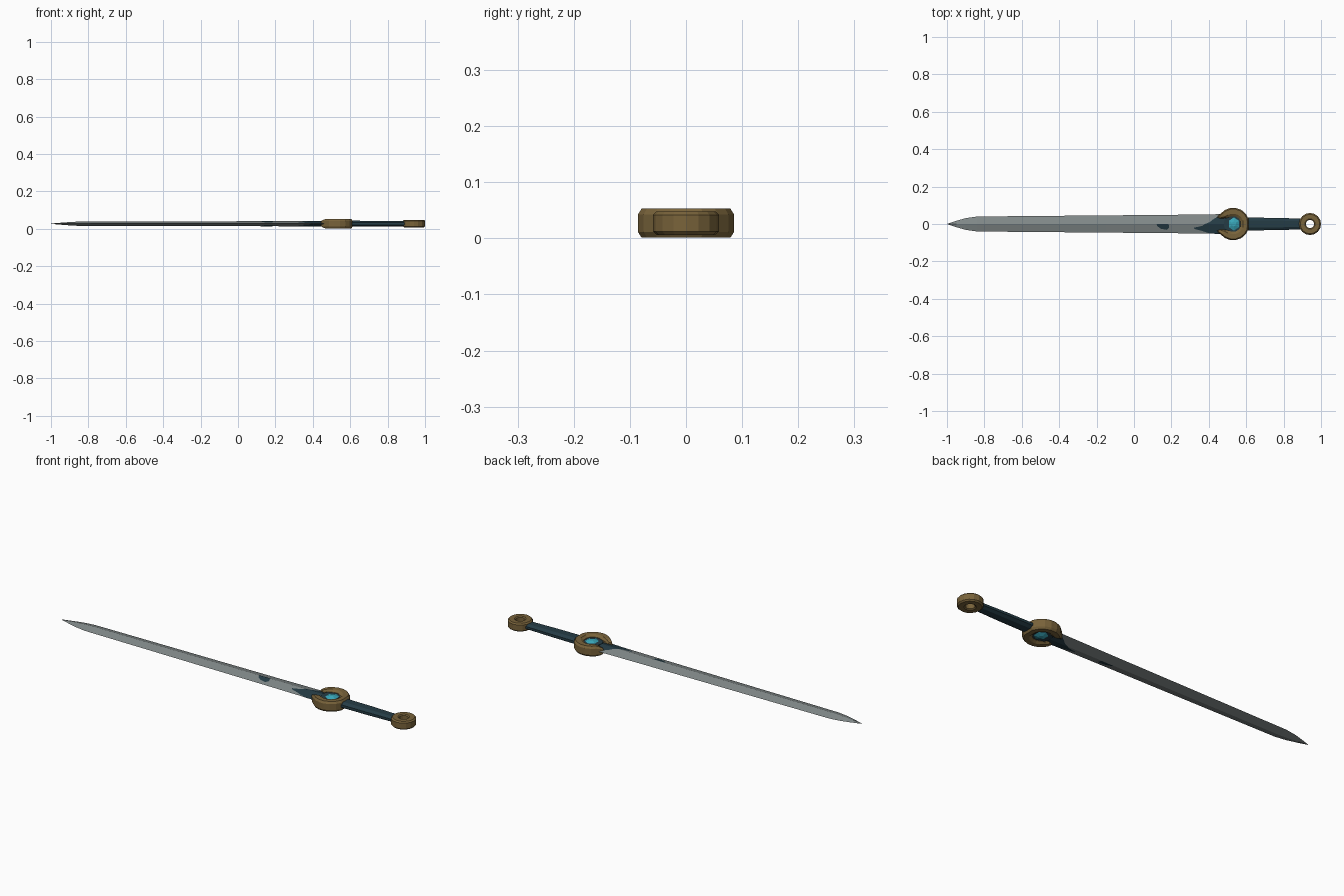
import bpy, bmesh, math
from mathutils import Vector

if "Cube" in bpy.data.objects:
    bpy.data.objects.remove(bpy.data.objects["Cube"])

ZC = 0.027  # height of the sword's mid plane


def mat(name, rgb):
    m = bpy.data.materials.new(name)
    m.diffuse_color = (*rgb, 1)
    m.use_nodes = True
    m.node_tree.nodes["Principled BSDF"].inputs["Base Color"].default_value = m.diffuse_color
    return m


STEEL = mat("grey steel", (0.22, 0.25, 0.25))
BRONZE = mat("bronze", (0.19, 0.125, 0.043))
TEAL = mat("dark teal", (0.018, 0.045, 0.06))
CYAN = mat("cyan gem", (0.04, 0.38, 0.48))


def loft(name, rings, material, closed=False):
    """Skin a series of equal-sized point rings, capping the ends if open."""
    bm = bmesh.new()
    vs = [[bm.verts.new(p) for p in r] for r in rings]
    n = len(rings[0])
    for i in range(len(vs) if closed else len(vs) - 1):
        a, b = vs[i], vs[(i + 1) % len(vs)]
        for j in range(n):
            k = (j + 1) % n
            bm.faces.new((a[j], a[k], b[k], b[j]))
    if not closed:
        bm.faces.new(vs[0])
        bm.faces.new(vs[-1])
    bmesh.ops.remove_doubles(bm, verts=bm.verts, dist=1e-6)
    bmesh.ops.recalc_face_normals(bm, faces=bm.faces)
    return finish(name, bm, material)


def finish(name, bm, material):
    me = bpy.data.meshes.new(name)
    bm.to_mesh(me)
    bm.free()
    me.materials.append(material)
    ob = bpy.data.objects.new(name, me)
    bpy.context.collection.objects.link(ob)
    return ob


def arc_ring(cx, stations, section):
    """Sweep a section around (cx, 0); stations are (degrees, inner r, outer r, height)."""
    rings = []
    for deg, r0, r1, h in stations:
        a = math.radians(deg)
        rings.append([(cx + (r0 + (r1 - r0) * u) * math.cos(a),
                       (r0 + (r1 - r0) * u) * math.sin(a), ZC + h * w)
                      for u, w in section])
    return rings


# blade: diamond section, tapering to a curved point
PROFILE = [(-1, 0.0005, 0.001), (-0.95, 0.017, 0.005), (-0.9, 0.031, 0.009),
           (-0.84, 0.040, 0.012), (-0.5, 0.043, 0.0125), (-0.15, 0.046, 0.013),
           (0.2, 0.049, 0.0135), (0.5, 0.053, 0.014)]
loft("blade", [[(x, -w, ZC), (x, 0, ZC + t), (x, w, ZC), (x, 0, ZC - t)]
               for x, w, t in PROFILE], STEEL)


def blade_plate(name, outlines):
    """Thin coloured plates lying on both faces of the blade."""
    bm = bmesh.new()
    for pts in outlines:
        for s in (1, -1):
            vs = []
            for x, y in pts:
                w = 0.049 + (x - 0.2) * 0.0133
                z = 0.0137 * max(0, 1 - abs(y) / w) + 0.0008
                vs.append(bm.verts.new((x, y, ZC + s * z)))
            f = bm.faces.new(vs)
            f.normal_update()
            if f.normal.z * s < 0:
                f.normal_flip()
    finish(name, bm, TEAL)


# dark ragged wrap by the guard, and the small patch further along
blade_plate("blade_wrap", [
    [(0.5, 0), (0.38, 0), (0.365, -0.010), (0.32, -0.020), (0.325, -0.027),
     (0.36, -0.036), (0.39, -0.046), (0.42, -0.052), (0.5, -0.053)],
    [(0.5, 0), (0.38, 0), (0.405, 0.010), (0.425, 0.026), (0.445, 0.038),
     (0.455, 0.052), (0.5, 0.053)]])
blade_plate("blade_patch", [
    [(0.12, 0), (0.185, 0), (0.188, -0.02), (0.175, -0.031),
     (0.145, -0.026), (0.125, -0.012)]])

# guard: open ring with two claws reaching over the blade
SEC = [(0, -0.65), (0.3, -1), (0.85, -1), (1, -0.6),
       (1, 0.6), (0.85, 1), (0.3, 1), (0, 0.65)]
arms = [(0, 0.040, 0.082, 0.026)]
for d in range(20, 121, 20):
    arms.append((d, 0.042, 0.087, 0.026))
arms += [(136, 0.046, 0.086, 0.026), (148, 0.058, 0.090, 0.022),
         (157, 0.074, 0.094, 0.015)]
stations = [(-d, a, b, h) for d, a, b, h in reversed(arms[1:])] + arms
loft("guard", arc_ring(0.53, stations, SEC), BRONZE)

# pommel ring
RING = [(0, -0.8), (0.15, -1), (0.82, -1), (1, -0.7),
        (1, 0.7), (0.82, 1), (0.15, 1), (0, 0.8)]
loft("pommel_ring", arc_ring(0.941, [(i * 22.5, 0.022, 0.059, 0.021) for i in range(16)],
                             RING), BRONZE, closed=True)


# handle: eight-sided grip
def grip(x, w, t):
    return [(x, w * a, ZC + t * b) for a, b in
            ((-1, -.4), (-.55, -1), (.55, -1), (1, -.4),
             (1, .4), (.55, 1), (-.55, 1), (-1, .4))]


loft("handle", [grip(0.57, 0.036, 0.016), grip(0.62, 0.034, 0.016),
                grip(0.75, 0.033, 0.0155), grip(0.89, 0.029, 0.014)], TEAL)

# core plate behind the gem
loft("guard_core", [[(0.53 + 0.05 * math.cos(i * math.pi / 8),
                      0.05 * math.sin(i * math.pi / 8), z) for i in range(16)]
                    for z in (ZC - 0.015, ZC + 0.015)], TEAL)


# gem: faceted stone showing on both sides
def gem_ring(r, z):
    return [(0.534 + r * math.cos(math.radians(i * 60 + 30)),
             1.1 * r * math.sin(math.radians(i * 60 + 30)), ZC + z) for i in range(6)]


loft("gem", [gem_ring(0.012, -0.023), gem_ring(0.034, -0.014),
             gem_ring(0.034, 0.014), gem_ring(0.012, 0.023)], CYAN)
